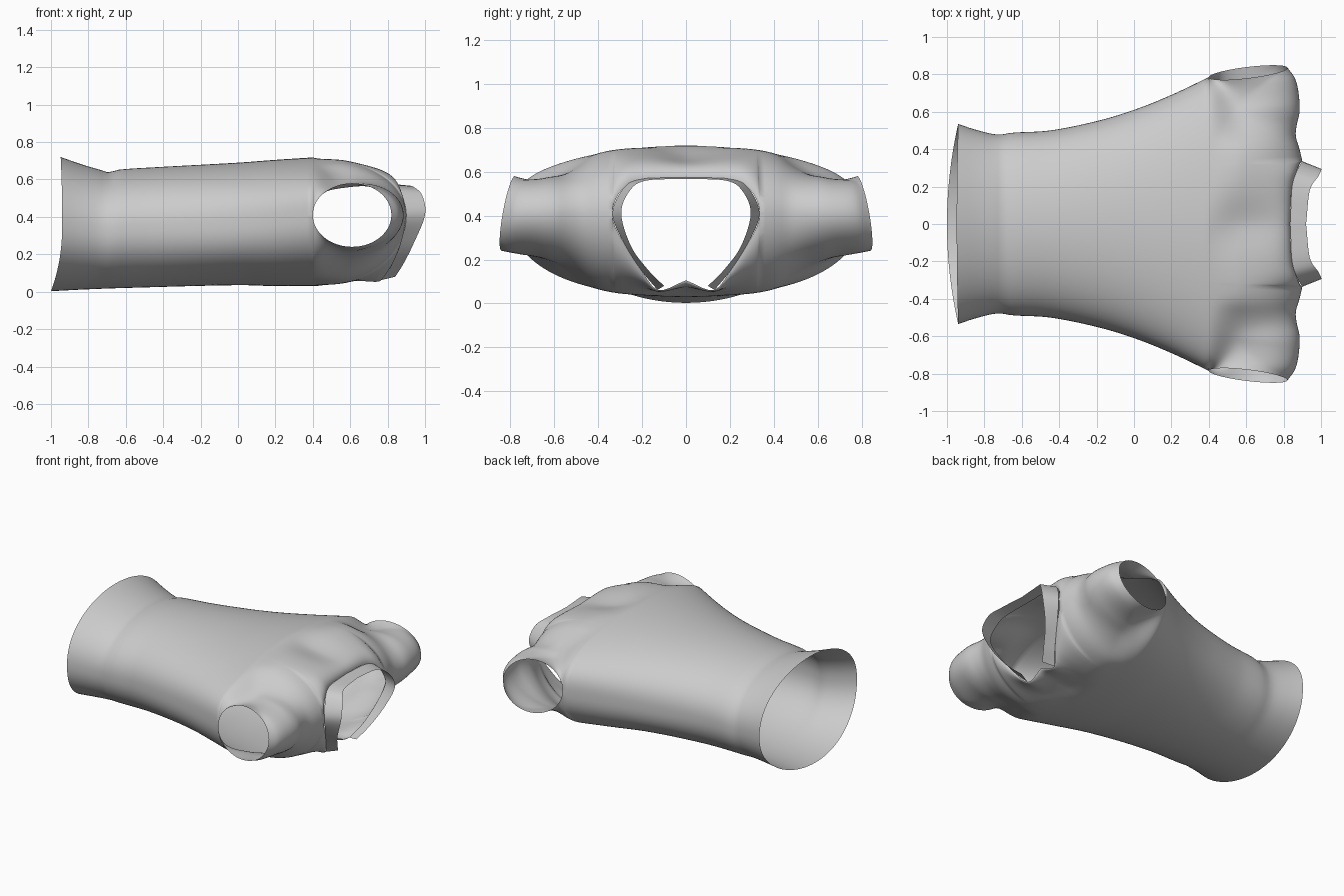
import bpy, bmesh, math
from mathutils import Vector

if "Cube" in bpy.data.objects:
    bpy.data.objects.remove(bpy.data.objects["Cube"], do_unlink=True)


def curve(table, x):
    """Smooth interpolation through (x, value) pairs, clamped at the ends."""
    if x <= table[0][0]:
        return table[0][1]
    if x >= table[-1][0]:
        return table[-1][1]

    def slope(k):
        a, b = table[max(k - 1, 0)], table[min(k + 1, len(table) - 1)]
        return (b[1] - a[1]) / (b[0] - a[0])

    i = max(k for k, p in enumerate(table) if p[0] <= x)
    (x0, y0), (x1, y1) = table[i], table[i + 1]
    d = x1 - x0
    f = (x - x0) / d
    g = 1 - f
    return (y0 * (1 + 2 * f) * g * g + slope(i) * d * f * g * g
            + y1 * (3 - 2 * f) * f * f - slope(i + 1) * d * g * f * f)


def lerp(a, b, f):
    return a + (b - a) * f


def smooth(f):
    f = min(1, max(0, f))
    return f * f * (3 - 2 * f)


def add_grid(bm, rows):
    grid = [[bm.verts.new(p) for p in row] for row in rows]
    for a, b in zip(grid, grid[1:]):
        for i in range(len(a) - 1):
            bm.faces.new((a[i], a[i + 1], b[i + 1], b[i]))


def finish(name, bm):
    bmesh.ops.remove_doubles(bm, verts=bm.verts, dist=0.0004)
    bmesh.ops.recalc_face_normals(bm, faces=bm.faces)
    mesh = bpy.data.meshes.new(name)
    bm.to_mesh(mesh)
    bm.free()
    bpy.context.collection.objects.link(bpy.data.objects.new(name, mesh))
    mesh.shade_smooth()


# Profiles along the torso
WAIST, CHEST = -0.94, 0.4
WIDTH = [(-.94, .535), (-.85, .505), (-.73, .478), (-.65, .488), (-.45, .5),
         (-.2, .55), (0, .61), (.2, .69), (.4, .785)]
TOP = [(-.94, .72), (-.83, .68), (-.73, .65), (-.69, .638), (-.64, .652),
       (-.45, .665), (0, .69), (.2, .705), (.4, .718)]
BOTTOM = [(-.94, .003), (-.8, .012), (-.6, .02), (0, .035), (.2, .03), (.4, .03)]

# Shoulder outline, cross profile of the shoulders, collar edges
SEAM_Z, CUFF_H, CUFF_Y, NECK_Y = 0.41, 0.17, 0.835, 0.335
SHOULDER = [(NECK_Y, .9), (.4, .885), (.47, .865), (.53, .87), (.6, .885),
            (.7, .88), (.78, .86), (CUFF_Y, .82)]
HUMP = [(0, .97), (.3, 1), (.5, .93), (.62, .74), (.75, .5), (.88, .25), (1, 0)]
INNER = [(.835, 0, .575), (.845, .2, .567), (.87, .283, .527), (.9, NECK_Y, SEAM_Z),
         (.87, .285, .28), (.82, .203, .15), (.765, .13, .062)]
OUTER = [(.92, 0, .567), (.94, .18, .56), (.985, .255, .515), (1.0, .295, .41),
         (.94, .25, .26), (.885, .17, .15), (.84, .1, .08)]


def neck_angle(y):
    return math.asin(min(1, abs(y) / NECK_Y))


# Neck edge of each panel, taken from the collar's inner edge
NECK_X, NECK_H = {}, {}
for side, edge in ((1, INNER[:4]), (-1, [(.765, 0, .105)] + INNER[:2:-1])):
    NECK_X[side] = [(neck_angle(y), x) for x, y, z in edge]
    NECK_H[side] = [(neck_angle(y), abs(z - SEAM_Z)) for x, y, z in edge]

# Column angles, packed closer at the neck corners
NECK_COLS, SLEEVE_COLS, BODY_ROWS, SHOULDER_ROWS = 20, 34, 44, 30
ratio = NECK_Y / CUFF_Y
half = [math.asin(ratio * math.sin(math.pi / 2 * i / NECK_COLS))
        for i in range(NECK_COLS + 1)]
half += [lerp(math.asin(ratio), math.pi / 2, i / SLEEVE_COLS)
         for i in range(1, SLEEVE_COLS + 1)]
angles = [-a for a in reversed(half[1:])] + half


def body_point(s, th, side):
    x = lerp(WAIST, CHEST, s)
    top, bottom = curve(TOP, x), curve(BOTTOM, x)
    t, c = math.sin(th), max(math.cos(th), 0)
    mid = (top + bottom) / 2
    seam = abs(t) ** 6 * max(0, (x + .2) / .6) ** 2
    h = ((top if side > 0 else bottom) - mid) * c ** lerp(.9, .75, smooth(s))
    drop = (0.06 if side < 0 else 0.008) * c * c * (1 - s) ** 9
    return Vector((x - drop, t * curve(WIDTH, x), lerp(mid, SEAM_Z, seam) + h))


def shoulder_point(phi, th, side):
    v = (1 - math.cos(phi)) / 2
    t, c = math.sin(th), max(math.cos(th), 0)
    a = abs(t)
    y = t * lerp(WIDTH[-1][1], CUFF_Y, v)
    top, bottom = TOP[-1][1], BOTTOM[-1][1]
    mid = (top + bottom) / 2
    zm = lerp(mid, SEAM_Z, max(smooth(v), a ** 6))
    # Chest height fades to the shoulder seam or the neck edge
    centre = lerp(mid, SEAM_Z, smooth(v))
    full = top - centre if side > 0 else centre - bottom
    h = full * lerp(c ** .75, curve(HUMP, a), smooth(v * 2.5))
    if side > 0:
        h -= .025 * math.sin(phi) ** 2 * math.exp(-(y / .13) ** 2)
    q = neck_angle(t * CUFF_Y)
    edge = curve(NECK_H[side], q) * smooth(v)
    h = edge + (h - edge) * math.sqrt(max(0, 1 - v ** 2.3))
    # Sleeve tube
    cuff = CUFF_H * math.sin(phi) * smooth((a - .42) / .36)
    h = (max(h, 0) ** 4 + max(cuff, 0) ** 4) ** 0.25
    if a <= ratio + 1e-6:
        end = curve(NECK_X[side], q)
    else:
        end = curve(SHOULDER, a * CUFF_Y)
    y -= side * t ** 7 * .03 * math.sin(phi)
    return Vector((lerp(CHEST, end, v), y, zm + side * h))


# Shirt shell: upper and lower panels joined at the side and shoulder seams
bm = bmesh.new()
for side in (1, -1):
    rows = [[body_point(r / BODY_ROWS, th, side) for th in angles]
            for r in range(BODY_ROWS + 1)]
    rows += [[shoulder_point(math.pi * r / SHOULDER_ROWS, th, side) for th in angles]
             for r in range(1, SHOULDER_ROWS + 1)]
    add_grid(bm, rows)
finish("shirt_body", bm)


def strip_edge(points, steps=36):
    axes = [[(i, p[k]) for i, p in enumerate(points)] for k in range(3)]
    left = [Vector([curve(a, (len(points) - 1) * n / steps) for a in axes])
            for n in range(steps + 1)]
    return [Vector((p.x, -p.y, p.z)) for p in reversed(left[1:])] + left


# Collar band: open strip around the neck, mirrored about the middle
bm = bmesh.new()
inner, outer = strip_edge(INNER), strip_edge(OUTER)
add_grid(bm, [inner, [a.lerp(b, .5) for a, b in zip(inner, outer)], outer])
finish("collar_band", bm)
